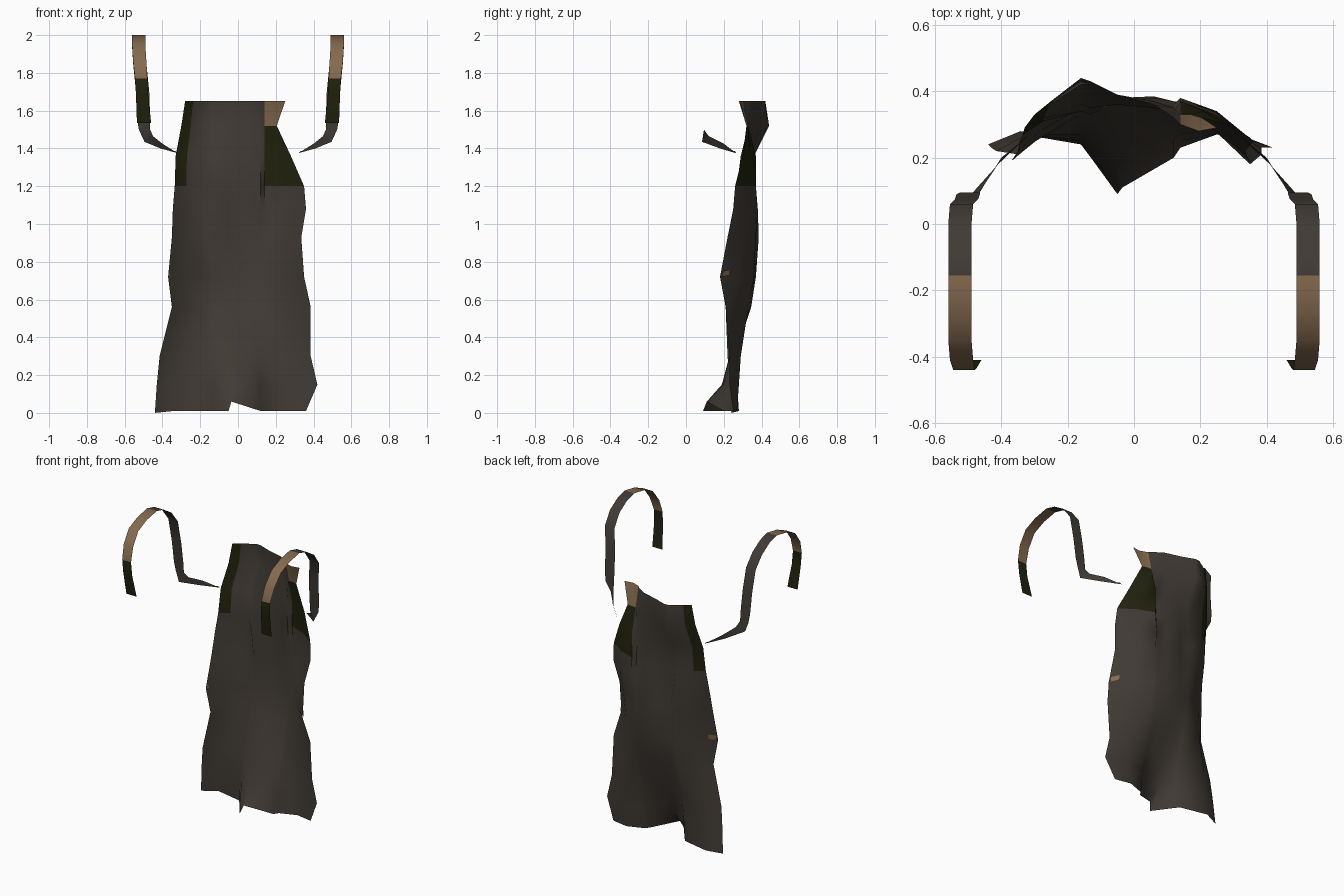
import bpy


def material(name, rgb):
    m = bpy.data.materials.new(name)
    m.diffuse_color = (*rgb, 1)
    return m


CLOTH = material("dark_cloth", (0.052, 0.043, 0.035))
TAN = material("tan_leather", (0.235, 0.145, 0.078))
OLIVE = material("deep_olive", (0.015, 0.016, 0.004))


def sheet(name, rows, rule):
    """Loft rows of points into a grid; rule(row, column, centre) picks the colour."""
    n = len(rows[0])
    verts = [p for r in rows for p in r]
    faces = [(i * n + j, i * n + j + 1, (i + 1) * n + j + 1, (i + 1) * n + j)
             for i in range(len(rows) - 1) for j in range(n - 1)]
    me = bpy.data.meshes.new(name)
    me.from_pydata(verts, [], faces)
    for m in (CLOTH, TAN, OLIVE):
        me.materials.append(m)
    for k, p in enumerate(me.polygons):
        p.material_index = rule(k // (n - 1), k % (n - 1), p.center)
    ob = bpy.data.objects.new(name, me)
    bpy.context.collection.objects.link(ob)
    bpy.context.view_layer.objects.active = ob
    ob.select_set(True)
    bpy.ops.object.shade_smooth_by_angle(angle=0.9)
    ob.select_set(False)
    return ob


# Cape: height, left edge, right edge, then depth of each column
CAPE = [
    (1.65, -.28, .25, (.34, .37, .42, .42, .39, .36, .32, .30, .28, .29)),
    (1.52, -.30, .205, (.33, .37, .44, .43, .39, .37, .35, .33, .33, .32)),
    (1.36, -.33, .28, (.29, .32, .36, .35, .36, .35, .34, .37, .34, .30)),
    (1.20, -.335, .35, (.27, .31, .34, .36, .37, .37, .35, .37, .33, .26)),
    (1.08, -.345, .36, (.25, .31, .36, .33, .37, .38, .36, .38, .34, .25)),
    (.93, -.35, .335, (.22, .28, .35, .35, .38, .385, .37, .37, .32, .22)),
    (.72, -.37, .35, (.19, .25, .34, .35, .37, .37, .36, .36, .28, .18)),
    (.56, -.35, .385, (.21, .27, .33, .33, .34, .345, .34, .33, .29, .21)),
    (.30, -.415, .385, (.22, .27, .27, .25, .23, .25, .26, .27, .29, .23)),
    (.15, -.43, .42, (.23, .27, .25, .22, .19, .20, .23, .25, .28, .23)),
    (.01, -.44, .36, (.24, .28, .24, .20, .09, .115, .20, .23, .27, .25)),
]
cape_rows = []
for z, xl, xr, ys in CAPE:
    xs = (xl, xl * .65 - .16 * .35, -.16, -.13, -.05, .06, .12, .14, (.14 + xr) / 2, xr)
    cape_rows.append([(x, y, z) for x, y in zip(xs, ys)])
cape_rows[-1][0] = (-.44, .24, 0)        # hem corner
cape_rows[-1][5] = (-.035, .11, .06)     # notch in the hem


def cape_colour(i, j, c):
    if i == 0 and j >= 7:
        return 1                          # turned-out collar
    if i < 3 and (j == 0 or (j >= 7 and i > 0)):
        return 2                          # armhole facings
    return 0


sheet("cape", cape_rows, cape_colour)

# Shoulder straps: inner x, outer x, y, z, then the twisted tail
STRAP = [
    (.46, .535, -.41, 1.535), (.475, .54, -.435, 1.68), (.48, .545, -.44, 1.77),
    (.485, .555, -.41, 1.86), (.49, .56, -.35, 1.94), (.49, .56, -.26, 1.98),
    (.49, .56, -.155, 2.0), (.49, .56, -.08, 1.98), (.49, .56, 0, 1.93),
    (.485, .555, .06, 1.85), (.47, .54, .075, 1.70), (.465, .535, .09, 1.56),
    (.465, .525, .095, 1.50),
]
TAIL = [((.45, .12, 1.465), (.495, .085, 1.435)),
        ((.40, .20, 1.425), (.41, .18, 1.40)),
        ((.32, .265, 1.375), (.33, .26, 1.385))]


def strap_colour(i, j, c):
    if c.y > -.155:
        return 0
    return 1 if c.z > 1.77 else 2


for side, label in ((1, "right"), (-1, "left")):
    rows = [[(xi, y, z), (xo, y, z)] for xi, xo, y, z in STRAP] + [list(t) for t in TAIL]
    rows = [[(side * x, y, z) for x, y, z in r] for r in rows]
    sheet(label + "_strap", rows, strap_colour)
    # Small patch on each side edge of the cape
    dx = 0 if side > 0 else .018
    patch = [[(.345, .194, .72), (.31, .232, .73)], [(.345, .198, .75), (.31, .235, .76)]]
    sheet(label + "_patch", [[(side * (x + dx), y, z) for x, y, z in r] for r in patch],
          lambda i, j, c: 1)
